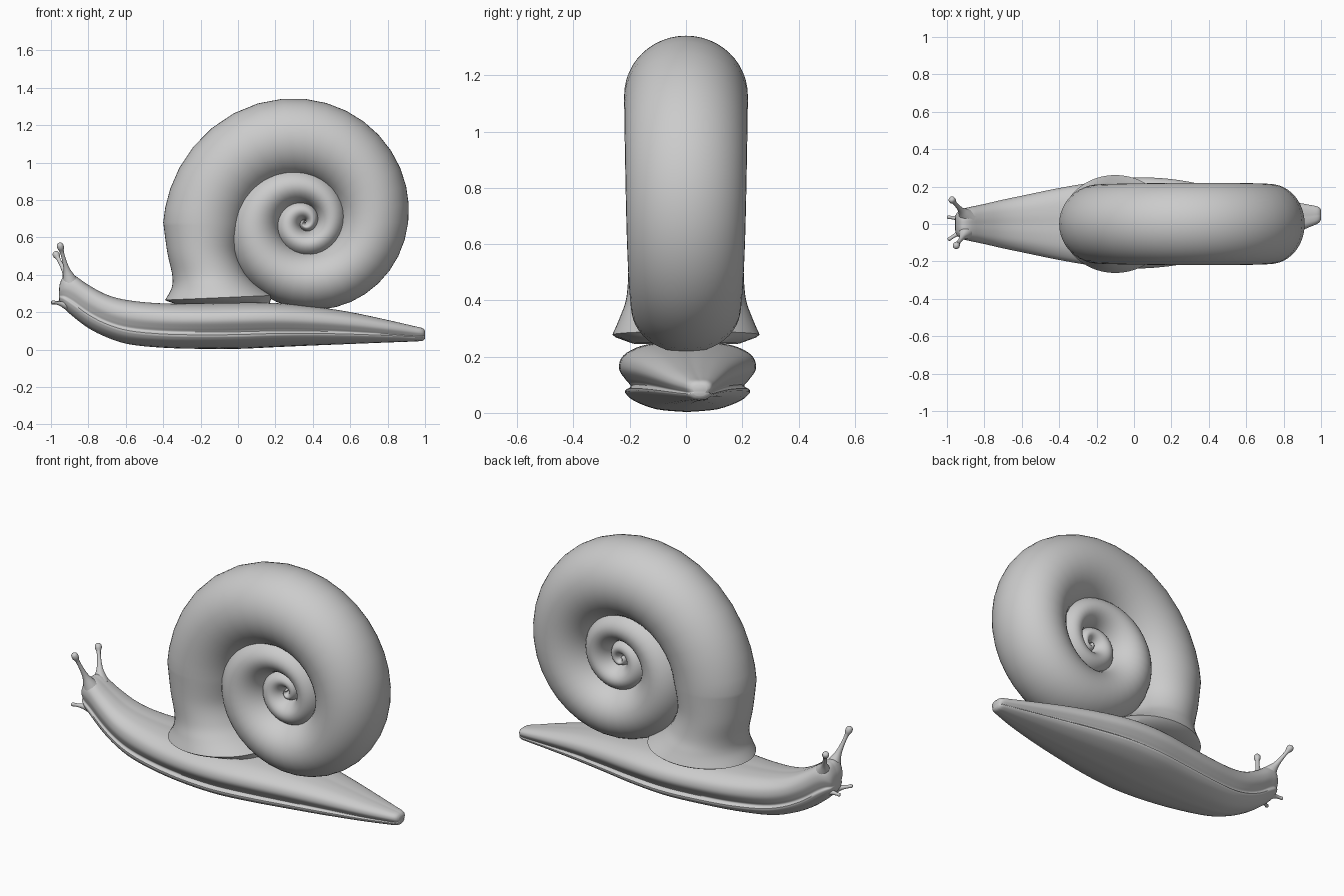
import bpy, bmesh
from math import sin, cos, pi, radians
from mathutils import Vector

if "Cube" in bpy.data.objects:
    bpy.data.objects.remove(bpy.data.objects["Cube"])


def spline(keys, n):
    """Smooth curve through key tuples, n steps per span."""
    out = []
    for i in range(len(keys) - 1):
        a, b, c, d = (keys[min(max(i + k, 0), len(keys) - 1)] for k in (-1, 0, 1, 2))
        for s in range(n):
            t = s / n
            out.append(tuple(0.5 * (2 * q + (r - p) * t + (2 * p - 5 * q + 4 * r - w) * t * t
                                    + (3 * q - p - 3 * r + w) * t ** 3)
                             for p, q, r, w in zip(a, b, c, d)))
    return out + [tuple(keys[-1])]


def loft(name, rings, angle=40):
    """Closed rings of points bridged with quads and capped at both ends."""
    bm = bmesh.new()
    vr = [[bm.verts.new(p) for p in ring] for ring in rings]
    n = len(vr[0])
    for a, b in zip(vr, vr[1:]):
        for i in range(n):
            j = (i + 1) % n
            bm.faces.new((a[i], a[j], b[j], b[i]))
    bm.faces.new(vr[0])
    bm.faces.new(vr[-1])
    bmesh.ops.recalc_face_normals(bm, faces=bm.faces)
    me = bpy.data.meshes.new(name)
    bm.to_mesh(me)
    bm.free()
    ob = bpy.data.objects.new(name, me)
    bpy.context.collection.objects.link(ob)
    bpy.ops.object.select_all(action='DESELECT')
    ob.select_set(True)
    bpy.context.view_layer.objects.active = ob
    bpy.ops.object.shade_smooth_by_angle(angle=radians(angle))
    return ob


# Body: half profile (width, height) with foot flange and groove
half = spline([(0, 0), (.45, .04), (.78, .16), (.91, .27)], 4)
half += spline([(.91, .31), (.83, .37), (.9, .46), (1, .62), (.94, .81),
                (.68, .95), (.32, 1.0), (0, 1.0)], 4)
profile = half + [(-u, v) for u, v in half[-2:0:-1]]
# x, bottom z, top z, half width, y centre
stations = spline([
    (-.957, .27, .32, .025, 0), (-.95, .245, .36, .055, 0), (-.925, .215, .40, .078, 0),
    (-.88, .175, .398, .09, 0), (-.8, .115, .345, .107, 0), (-.7, .065, .292, .13, 0),
    (-.58, .028, .262, .155, 0), (-.4, .01, .246, .192, 0), (-.2, .004, .245, .225, 0),
    (0, .004, .25, .243, .005), (.2, .013, .248, .232, .008), (.4, .022, .23, .195, .01),
    (.6, .03, .20, .15, .015), (.8, .038, .158, .10, .028), (.93, .043, .128, .062, .042),
    (.985, .047, .115, .044, .048), (1.0, .06, .1, .025, .05)], 4)
loft("body", [[(x, yc + u * w, zb + v * (zt - zb)) for u, v in profile]
              for x, zb, zt, w, yc in stations], 45)

# Shell: flat spiral tube, one outer radius and half thickness per quarter turn
CX, CZ = .36, .68
outer = [.012, .028, .05, .072, .115, .165, .19, .225, .29, .41, .465, .55, .66, .76]
thick = [.075, .08, .085, .09, .10, .115, .13, .142, .16, .185, .192, .212, .22, .212]
keys = [(-990 + 90 * i, r, .8 * outer[i - 4] if i >= 4 else 0, thick[i])
        for i, r in enumerate(outer)]
tube = []
for a, ro, ri, h in spline(keys, 9):
    c, s = cos(radians(a)), sin(radians(a))
    tube.append((CX + c * ro, CZ + s * ro, CX + c * ri, CZ + s * ri, h))
# Mouth of the shell flares to a lip
mouth = spline([tube[-1], (-.378, .52, .005, .53, .205), (-.352, .40, .04, .42, .212),
                (-.355, .33, .10, .35, .235), (-.39, .265, .19, .29, .262)], 6)
# Recessed underside of the mouth
under = [(-.375, .258, .18, .28, .25), (-.33, .243, .17, .25, .19)]


def shell_ring(k, n=48):
    ox, oz, ix, iz, h = k
    ring = []
    for i in range(n):
        t = 2 * pi * i / n
        f = cos(t) / 2
        ring.append(((ox + ix) / 2 + f * (ox - ix), h * sin(t), (oz + iz) / 2 + f * (oz - iz)))
    return ring


loft("shell", [shell_ring(k) for k in tube + mouth[1:] + under])


# Feelers: round stalks that flare at the head and end in a bulb
def feeler(name, base, tip, radii):
    base, tip = Vector(base), Vector(tip)
    q = (tip - base).to_track_quat('Z', 'Y')
    loft(name, [[base.lerp(tip, t) + q @ Vector((r * cos(2 * pi * i / 16), r * sin(2 * pi * i / 16), 0))
                 for i in range(16)] for t, r in spline(radii, 4)], 60)


eye = [(-.1, .05), (.1, .032), (.3, .017), (.55, .011), (.76, .011), (.87, .018),
       (.95, .017), (.99, .01), (1, .002)]
small = [(-.3, .03), (0, .022), (.3, .013), (.65, .009), (.9, .01), (.98, .006), (1, .001)]
feeler("eye_stalk_left", (-.9, .045, .37), (-.98, .137, .522), eye)
feeler("eye_stalk_right", (-.9, -.045, .37), (-.955, -.122, .57), eye)
feeler("lower_feeler_left", (-.93, .03, .25), (-1.0, .037, .25), small)
feeler("lower_feeler_right", (-.925, -.04, .24), (-.995, -.085, .255), small)
